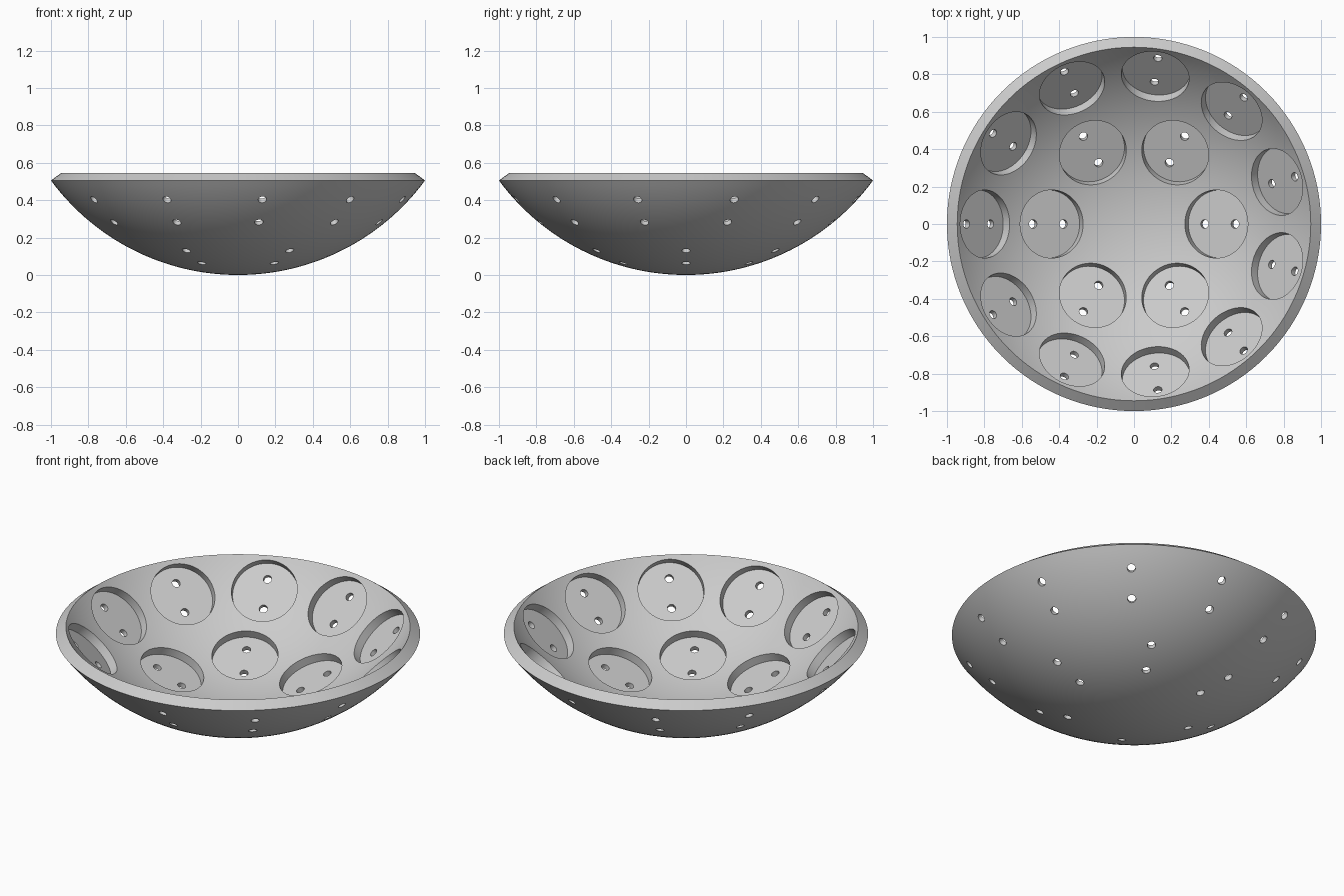
import bpy, bmesh, math
from mathutils import Matrix, Vector

cube = bpy.data.objects.get("Cube")
if cube:
    bpy.data.objects.remove(cube, do_unlink=True)

R_OUT, R_IN = 1.2426, 1.1745      # shell radii around a shared centre
CENTRE = Vector((0, 0, R_OUT))
RIM = math.asin(1 / R_OUT)        # half angle of the bowl opening
FLOOR = 1.21                      # distance of the pocket floors from the centre
SEGS, STEPS = 128, 32

mat = bpy.data.materials.new("light grey")
mat.use_nodes = True
grey = (0.6, 0.6, 0.6, 1)
mat.diffuse_color = grey
mat.node_tree.nodes["Principled BSDF"].inputs["Base Color"].default_value = grey


def make_object(name, bm):
    bmesh.ops.recalc_face_normals(bm, faces=bm.faces)
    mesh = bpy.data.meshes.new(name)
    bm.to_mesh(mesh)
    bm.free()
    mesh.materials.append(mat)
    obj = bpy.data.objects.new(name, mesh)
    bpy.context.collection.objects.link(obj)
    return obj


def arc(radius):
    return [CENTRE + radius * Vector((math.sin(a), 0, -math.cos(a)))
            for a in (RIM * i / STEPS for i in range(STEPS + 1))]


# Bowl shell: two concentric arcs joined by a radial rim, spun round z
bm = bmesh.new()
verts = [bm.verts.new(p) for p in arc(R_OUT) + arc(R_IN)[::-1]]
edges = [bm.edges.new(pair) for pair in zip(verts, verts[1:])]
bmesh.ops.spin(bm, geom=verts + edges, cent=(0, 0, 0), axis=(0, 0, 1),
               angle=math.tau, steps=SEGS, use_merge=True)
bmesh.ops.remove_doubles(bm, verts=bm.verts, dist=1e-5)
bowl = make_object("bowl", bm)

# Pocket frames: tilt from straight down, then turn round z
frames = []
for count, tilt, start in ((6, 22.3, 0), (11, 43.4, 180)):
    for k in range(count):
        turn = math.radians(start + k * 360 / count)
        frames.append(Matrix.Translation(CENTRE) @ Matrix.Rotation(turn, 4, "Z")
                      @ Matrix.Rotation(-math.radians(tilt), 4, "Y"))


def cutter(name, radius, near, far, offsets, sides):
    """Cylinders along every pocket axis, between two distances from the centre."""
    bm = bmesh.new()
    for frame in frames:
        for x in offsets:
            place = frame @ Matrix.Translation((x, 0, -(near + far) / 2))
            bmesh.ops.create_cone(bm, cap_ends=True, segments=sides, radius1=radius,
                                  radius2=radius, depth=far - near, matrix=place)
    obj = make_object(name, bm)
    obj.hide_render = True
    return obj


# Round flat-floored pockets, then a pair of drilled holes in each
bpy.ops.object.select_all(action="DESELECT")
bpy.context.view_layer.objects.active = bowl
bowl.select_set(True)
for tool in (cutter("pocket_cutter", 0.182, 1.05, FLOOR, (0,), 64),
             cutter("hole_cutter", 0.023, 1.15, 1.3, (-0.088, 0.088), 24)):
    mod = bowl.modifiers.new(tool.name, "BOOLEAN")
    mod.operation = "DIFFERENCE"
    mod.solver = "EXACT"
    mod.object = tool
    bpy.ops.object.modifier_apply(modifier=mod.name)
    bpy.data.objects.remove(tool, do_unlink=True)

bpy.ops.object.shade_smooth_by_angle(angle=math.radians(25))
